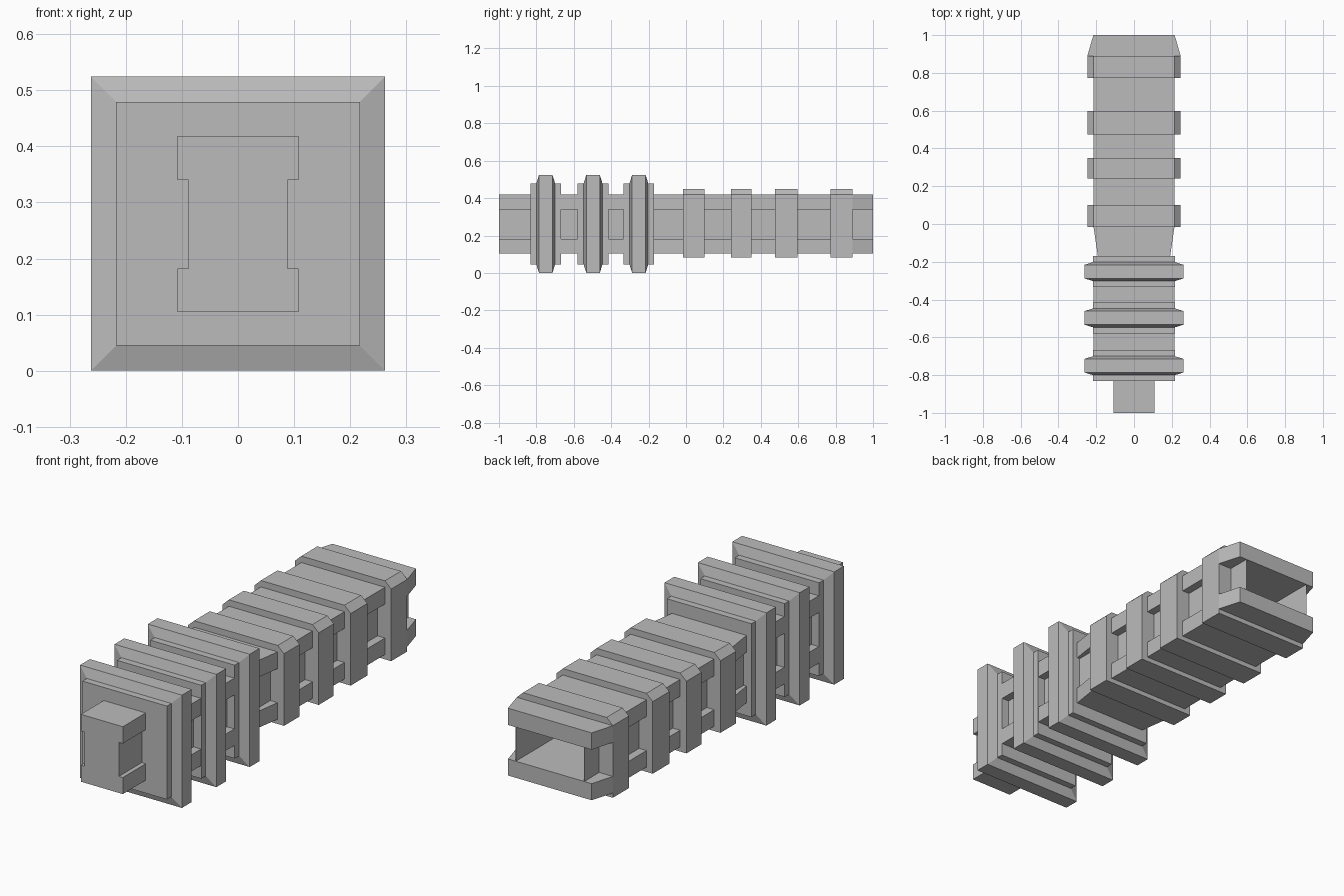
import bpy, bmesh

if "Cube" in bpy.data.objects:
    bpy.data.objects.remove(bpy.data.objects["Cube"])

ZC = 0.262  # height of the long axis

grey = bpy.data.materials.new("dark_grey")
grey.diffuse_color = (0.5, 0.5, 0.5, 1)
grey.use_nodes = True
grey.node_tree.nodes["Principled BSDF"].inputs["Base Color"].default_value = grey.diffuse_color


def loft(name, sections):
    """Skin (y, [(x, z), ...]) sections along y and cap both ends."""
    bm = bmesh.new()
    loops = [[bm.verts.new((x, y, z)) for x, z in prof] for y, prof in sections]
    for a, b in zip(loops, loops[1:]):
        n = len(a)
        for i in range(n):
            j = (i + 1) % n
            bm.faces.new((a[i], a[j], b[j], b[i]))
    bm.faces.new(loops[0])
    bm.faces.new(loops[-1])
    bmesh.ops.recalc_face_normals(bm, faces=bm.faces)
    me = bpy.data.meshes.new(name)
    bm.to_mesh(me)
    bm.free()
    me.materials.append(grey)
    ob = bpy.data.objects.new(name, me)
    bpy.context.collection.objects.link(ob)
    return ob


def mirror_x(ob):
    ob.modifiers.new("mirror", 'MIRROR').use_axis[0] = True


def rect(hx, z0, z1):
    return [(-hx, z0), (hx, z0), (hx, z1), (-hx, z1)]


def square(h):
    return rect(h, ZC - h, ZC + h)


def i_beam(flange, web):
    right = [(flange, 0.105), (flange, 0.182), (web, 0.182),
             (web, 0.34), (flange, 0.34), (flange, 0.418)]
    return right + [(-x, z) for x, z in reversed(right)]


# narrow front stub and solid front core
stub = i_beam(0.108, 0.088)
loft("front_stub", [(-1.0, stub), (-0.82, stub)])
core = i_beam(0.215, 0.177)
loft("front_core", [(-0.82, core), (-0.18, core)])

# stepped collars: square plate plus chamfered outer ring
for y in (-0.75, -0.497, -0.252):
    loft("collar_plate", [(y - 0.082, square(0.217)), (y + 0.082, square(0.217))])
    loft("collar_ring", [(y - 0.05, square(0.217)), (y - 0.036, square(0.262)),
                         (y + 0.036, square(0.262)), (y + 0.05, square(0.217))])

# upper and lower plates of the hollow rear body, tapered at both ends
outline = [(-0.18, 0.19), (-0.01, 0.215), (0.83, 0.215)]
tip = [(0.83, 0.247), (0.89, 0.247), (1.0, 0.215)]
for name, z0, z1 in (("lower_plate", 0.105, 0.182), ("upper_plate", 0.34, 0.418)):
    loft(name, [(y, rect(hx, z0, z1)) for y, hx in outline])
    loft(name + "_tip", [(y, rect(hx, z0, z1)) for y, hx in tip])

# thin recessed side walls
wall = [(0.175, 0.182), (0.177, 0.182), (0.177, 0.34), (0.175, 0.34)]
mirror_x(loft("side_wall", [(-0.18, wall), (1.0, wall)]))

# ribs wrapped around the rear body, upper corners chamfered
rib = [(0, 0.448), (0.215, 0.448), (0.247, 0.418), (0.247, 0.083),
       (0, 0.083), (0, 0.12), (0.176, 0.12), (0.176, 0.40), (0, 0.40)]
for y0, y1 in ((-0.015, 0.1), (0.24, 0.35), (0.475, 0.597), (0.772, 0.89)):
    mirror_x(loft("rib", [(y0, rib), (y1, rib)]))
